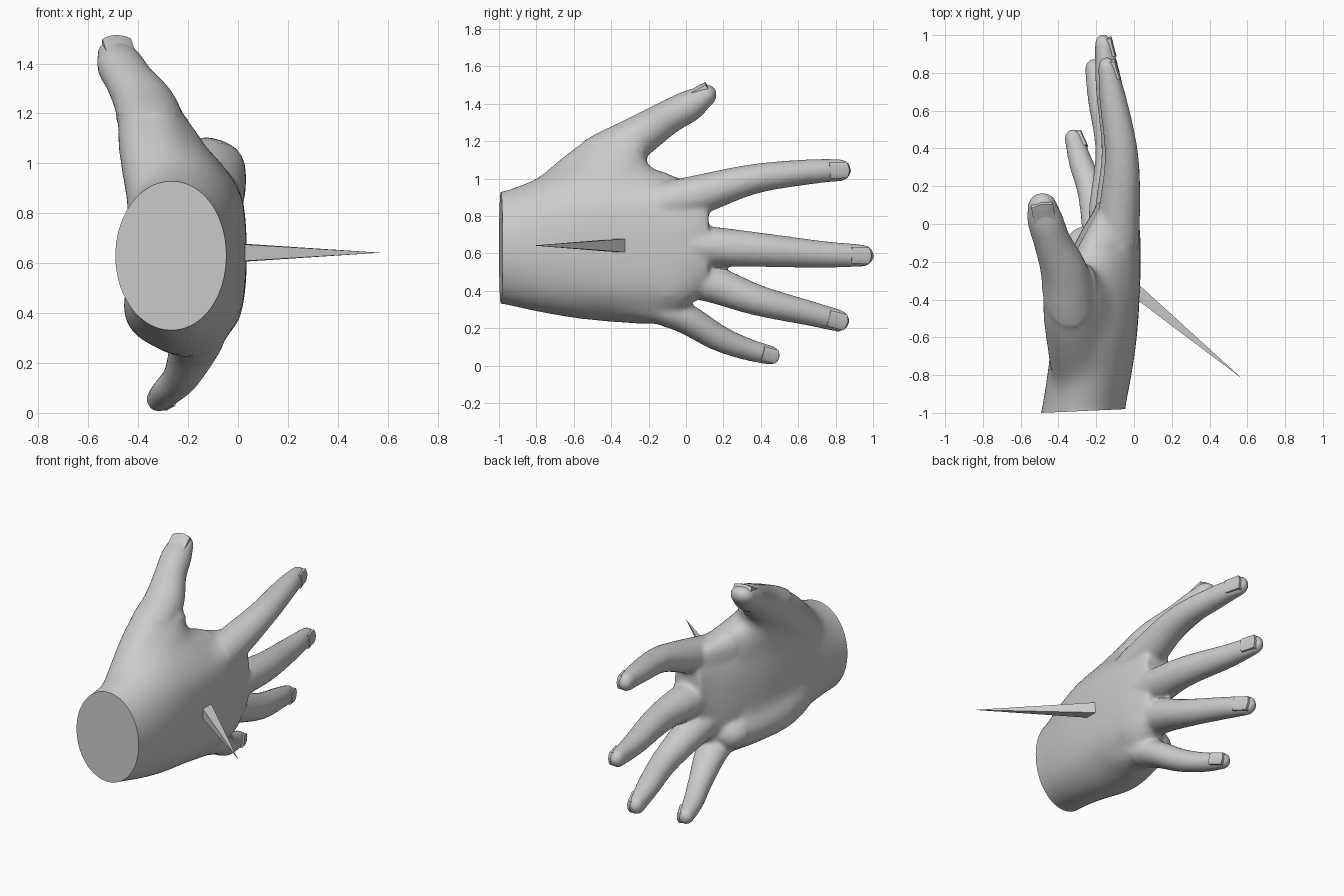
import bpy, bmesh, math
from mathutils import Vector

if "Cube" in bpy.data.objects:
    bpy.data.objects.remove(bpy.data.objects["Cube"])


def obj_from(bm, name, smooth=True):
    bmesh.ops.recalc_face_normals(bm, faces=bm.faces)
    me = bpy.data.meshes.new(name)
    bm.to_mesh(me)
    bm.free()
    ob = bpy.data.objects.new(name, me)
    bpy.context.collection.objects.link(ob)
    if smooth:
        me.shade_smooth()
        me.set_sharp_from_angle(angle=math.radians(40))
    return ob


def loft(bm, rings):
    vs = [[bm.verts.new(p) for p in r] for r in rings]
    n = len(vs[0])
    for a, b in zip(vs, vs[1:]):
        for i in range(n):
            bm.faces.new((a[i], a[(i + 1) % n], b[(i + 1) % n], b[i]))
    bm.faces.new(vs[0][::-1])
    bm.faces.new(vs[-1])


def spline(pts, steps=6):
    """Catmull-Rom through rows of numbers."""
    ext = [pts[0]] + list(pts) + [pts[-1]]
    out = []
    for a, b, c, d in zip(ext, ext[1:], ext[2:], ext[3:]):
        for k in range(steps):
            t = k / steps
            out.append([0.5 * (2 * q + (r - p) * t + (2 * p - 5 * q + 4 * r - s) * t * t
                        + (3 * q - p - 3 * r + s) * t ** 3) for p, q, r, s in zip(a, b, c, d)])
    return out + [list(pts[-1])]


def tube(bm, pts, normal, sides=20):
    """Round-ended tube; rows are x, y, z, half thickness, half width."""
    rows = spline(pts)
    rings = []

    def ring(c, t, rn, rs):
        n = (normal - t * normal.dot(t)).normalized()
        s = t.cross(n)
        rings.append([c + n * rn * math.cos(a) + s * rs * math.sin(a)
                      for a in (2 * math.pi * i / sides for i in range(sides))])

    def cap(row, t, sign):
        angles = [20, 40, 60, 75, 86]
        for a in (angles[::-1] if sign < 0 else angles):
            a = math.radians(a)
            ring(Vector(row[:3]) + t * sign * row[4] * math.sin(a), t,
                 row[3] * math.cos(a), row[4] * math.cos(a))

    tans = []
    for i in range(len(rows)):
        a, b = rows[max(i - 1, 0)], rows[min(i + 1, len(rows) - 1)]
        tans.append((Vector(b[:3]) - Vector(a[:3])).normalized())
    cap(rows[0], tans[0], -1)
    for r, t in zip(rows, tans):
        ring(Vector(r[:3]), t, r[3], r[4])
    cap(rows[-1], tans[-1], 1)
    loft(bm, rings)
    return Vector(rows[-1][:3]), tans[-1], rows[-1][3], rows[-1][4]


X = Vector((1, 0, 0))
digits = {
    "index": (X, [(-.10, -.30, .83, .11, .11), (-.08, .02, .90, .112, .11), (-.065, .35, .995, .09, .081),
                  (-.11, .65, 1.035, .073, .068), (-.14, .825, 1.045, .05, .06)]),
    "middle": (X, [(-.10, -.30, .64, .11, .11), (-.09, .05, .64, .118, .11), (-.08, .38, .62, .092, .093),
                   (-.13, .72, .595, .073, .073), (-.16, .945, .588, .048, .06)]),
    "ring": (X, [(-.12, -.30, .47, .11, .10), (-.13, .05, .46, .11, .105), (-.12, .38, .35, .085, .083),
                 (-.175, .66, .28, .07, .067), (-.21, .815, .24, .05, .06)]),
    "little": (X, [(-.15, -.30, .34, .11, .09), (-.17, -.05, .275, .105, .085), (-.225, .17, .15, .075, .071),
                   (-.28, .32, .09, .064, .06), (-.318, .452, .055, .05, .052)]),
    "thumb": (Vector((.1, -.6, .75)),
              [(-.28, -.80, .80, .15, .16), (-.335, -.50, 1.06, .145, .15), (-.365, -.27, 1.215, .115, .128),
               (-.43, -.10, 1.325, .092, .10), (-.47, .02, 1.39, .085, .095), (-.485, .09, 1.435, .063, .08)]),
}

# palm and wrist: y, z low, z high, x low, x high
palm = spline([(-1.06, .345, .915, -.50, -.055), (-.98, .325, .935, -.49, -.045),
               (-.80, .285, 1.0, -.46, -.012), (-.60, .25, 1.09, -.435, .016),
               (-.40, .23, 1.13, -.41, .03), (-.22, .22, 1.08, -.36, .036),
               (-.06, .25, 1.01, -.29, .033), (.06, .36, .975, -.22, .02), (.12, .42, .93, -.19, .005)])
body = bmesh.new()
rings = []
for y, z0, z1, x0, x1 in palm:
    w = min(1, max(0, (y + .95) * 2))
    k = 2 / (2 + .4 * w)
    r = []
    for i in range(40):
        c, s = math.cos(i * math.pi / 20), math.sin(i * math.pi / 20)
        z = (z0 + z1) / 2 + (z1 - z0) / 2 * math.copysign(abs(s) ** k, s)
        shear = w * (.4 * max(0, z - .88) + .3 * max(0, .38 - z))
        r.append(((x0 + x1) / 2 + (x1 - x0) / 2 * math.copysign(abs(c) ** k, c) - shear, y, z))
    rings.append(r)
loft(body, rings)

# muscle pad at the heel of the palm, and web between thumb and index
tube(body, [(-.28, -.82, .50, .15, .14), (-.315, -.5, .42, .15, .15), (-.24, -.12, .38, .125, .11)], X)
tube(body, [(-.22, -.62, .92, .12, .14), (-.255, -.40, 1.05, .12, .13), (-.29, -.30, 1.13, .10, .10)], X)

# fingers and thumb
tips = {name: (tube(body, pts, n), n) for name, (n, pts) in digits.items()}

# fuse everything into one skin
raw = obj_from(body, "hand_blank")
m = raw.modifiers.new("fuse", 'REMESH')
m.mode = 'VOXEL'
m.voxel_size = 0.013
m = raw.modifiers.new("soften", 'SMOOTH')
m.factor = 0.5
m.iterations = 8
deps = bpy.context.evaluated_depsgraph_get()
skin = bmesh.new()
skin.from_mesh(raw.evaluated_get(deps).to_mesh())
bpy.data.objects.remove(raw)

# blend the muscle pads into the palm
flesh = [v for v in skin.verts if -1.0 < v.co.y < -.12 and v.co.z < 1.2 - .3 * max(0, v.co.y + .4)]
for _ in range(60):
    bmesh.ops.smooth_vert(skin, verts=flesh, factor=.5, use_axis_x=True, use_axis_y=True, use_axis_z=True)

# flat cut at the wrist
bmesh.ops.bisect_plane(skin, geom=skin.verts[:] + skin.edges[:] + skin.faces[:],
                       plane_co=(-.27, -.99, .6), plane_no=(-.045, 1, 0), clear_inner=True)
bmesh.ops.holes_fill(skin, edges=[e for e in skin.edges if e.is_boundary], sides=0)
obj_from(skin, "hand")

# nails: thin curved plates following each tip
for name, ((p, t, rn, rs), normal) in tips.items():
    n = (normal - t * normal.dot(t)).normalized()
    s = t.cross(n)
    bm = bmesh.new()
    rows = []
    for lift in (-.02, .004):
        g = []
        for j in range(7):
            row = []
            for i in range(7):
                a = (i - 3) / 3 * 1.2
                along = -1.1 + 1.8 * j / 6 * (1 - .12 * abs(i - 3) / 3)
                drop = rn * .22 * max(0, along) ** 2
                row.append(bm.verts.new(p + t * rs * along + s * rs * .78 * math.sin(a)
                                        + n * (rn * (.7 + .28 * math.cos(a)) + lift - drop
                                               + .008 * max(0, -along))))
            g.append(row)
        rows.append(g)
    for g in rows:
        for j in range(6):
            for i in range(6):
                bm.faces.new((g[j][i], g[j][i + 1], g[j + 1][i + 1], g[j + 1][i]))
    bmesh.ops.bridge_loops(bm, edges=[e for e in bm.edges if e.is_boundary])
    obj_from(bm, name + "_nail")

# spike through the back of the hand
bm = bmesh.new()
base, tip = Vector((0, -.345, .642)), Vector((.572, -.818, .642))
d = (tip - base).normalized()
side, up = Vector((-d.y, d.x, 0)) * .035, Vector((0, 0, .036))
corners = [bm.verts.new(base + side * a + up * b) for a, b in ((-1, -1), (1, -1), (1, 1), (-1, 1))]
apex = bm.verts.new(tip)
bm.faces.new(corners)
for i in range(4):
    bm.faces.new((corners[i], corners[(i + 1) % 4], apex))
obj_from(bm, "spike", smooth=False)
